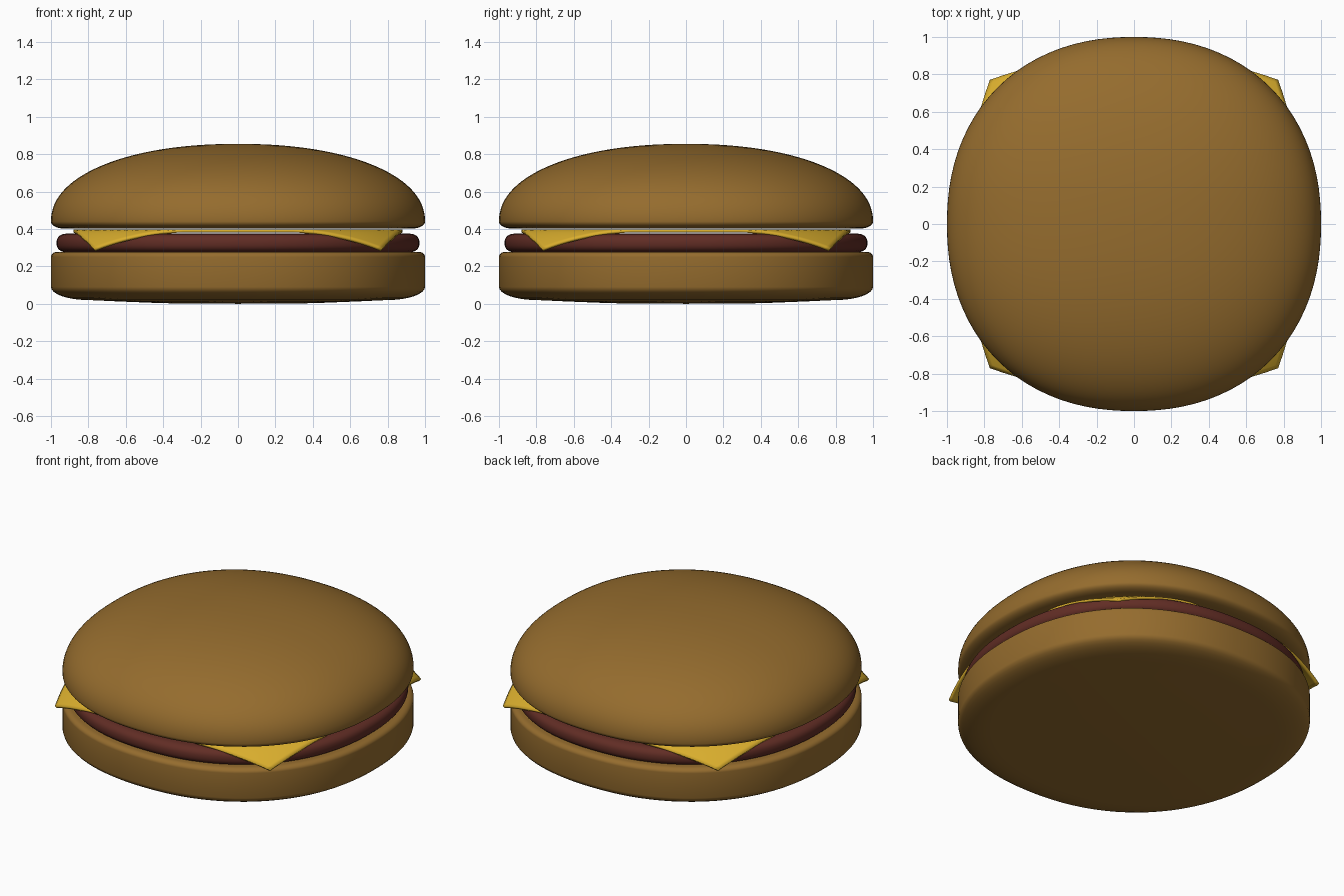
import bpy, bmesh, math

if "Cube" in bpy.data.objects:
    bpy.data.objects.remove(bpy.data.objects["Cube"])

SIDES = 96


def material(name, rgb):
    m = bpy.data.materials.new(name)
    m.diffuse_color = (*rgb, 1)
    m.use_nodes = True
    m.node_tree.nodes["Principled BSDF"].inputs["Base Color"].default_value = m.diffuse_color
    return m


def finish(bm, name, mat):
    bmesh.ops.recalc_face_normals(bm, faces=bm.faces)
    me = bpy.data.meshes.new(name)
    bm.to_mesh(me)
    bm.free()
    me.materials.append(mat)
    ob = bpy.data.objects.new(name, me)
    bpy.context.collection.objects.link(ob)
    bpy.ops.object.select_all(action='DESELECT')
    ob.select_set(True)
    bpy.context.view_layer.objects.active = ob
    bpy.ops.object.shade_smooth_by_angle(angle=math.radians(40))
    return ob


def plan_radius(a, n=2.2):
    # slightly squared circle
    return (abs(math.cos(a)) ** n + abs(math.sin(a)) ** n) ** (-1 / n)


def lathe(name, profile, mat):
    # profile runs from the bottom centre to the top centre as (radius, z)
    bm = bmesh.new()
    rings = []
    for r, z in profile[1:-1]:
        ring = []
        for i in range(SIDES):
            a = 2 * math.pi * i / SIDES
            k = r * plan_radius(a)
            ring.append(bm.verts.new((k * math.cos(a), k * math.sin(a), z)))
        rings.append(ring)
    low = bm.verts.new((0, 0, profile[0][1]))
    high = bm.verts.new((0, 0, profile[-1][1]))
    for i in range(SIDES):
        j = (i + 1) % SIDES
        bm.faces.new((low, rings[0][j], rings[0][i]))
        bm.faces.new((high, rings[-1][i], rings[-1][j]))
        for a, b in zip(rings, rings[1:]):
            bm.faces.new((a[i], a[j], b[j], b[i]))
    return finish(bm, name, mat)


def arc(r, z, rx, rz, start, end, n=2.0, steps=8):
    # superellipse arc, angles in degrees
    pts = []
    for i in range(steps + 1):
        a = math.radians(start + (end - start) * i / steps)
        c, s = math.cos(a), math.sin(a)
        pts.append((r + rx * math.copysign(abs(c) ** (2 / n), c),
                    z + rz * math.copysign(abs(s) ** (2 / n), s)))
    return pts


bread = material("bread", (0.30, 0.15, 0.027))
meat = material("meat", (0.12, 0.026, 0.018))
yellow = material("cheese", (0.71, 0.43, 0.027))

# Bottom bun: softly rounded base, tight upper edge
lathe("bottom_bun",
      [(0, 0), (0.4, 0.003), (0.65, 0.013)]
      + arc(0.8, 0.09, 0.2, 0.07, -90, 0)
      + arc(0.965, 0.25, 0.035, 0.028, 0, 90) + [(0, 0.28)], bread)

# Patty: disc with a fully rounded rim
lathe("patty",
      [(0, 0.275)] + arc(0.91, 0.325, 0.06, 0.05, -90, 90, 2.4, 16) + [(0, 0.375)], meat)

# Top bun: domed top and a small rounded lower rim
lathe("top_bun",
      [(0, 0.402)] + arc(0.93, 0.44, 0.07, 0.038, -90, 0)
      + arc(0, 0.44, 1.0, 0.415, 3, 89, 2.15, 32) + [(0, 0.855)], bread)

# Cheese slice: square sheet whose corners droop over the patty rim
bm = bmesh.new()
bmesh.ops.create_grid(bm, x_segments=48, y_segments=48, size=0.88)
for v in bm.verts:
    r = math.hypot(v.co.x, v.co.y)
    t = max(0, (r - 0.93) / (1.245 - 0.93))
    if t:
        k = (r - 0.155 * t ** 1.2) / r
        v.co.x *= k
        v.co.y *= k
    v.co.z = 0.398 - 0.105 * t ** 1.1
cheese = finish(bm, "cheese_slice", yellow)
for f in cheese.data.polygons:
    if f.normal.z < 0:
        cheese.data.flip_normals()
        break
solid = cheese.modifiers.new("thickness", 'SOLIDIFY')
solid.thickness = 0.016
solid.offset = -1
